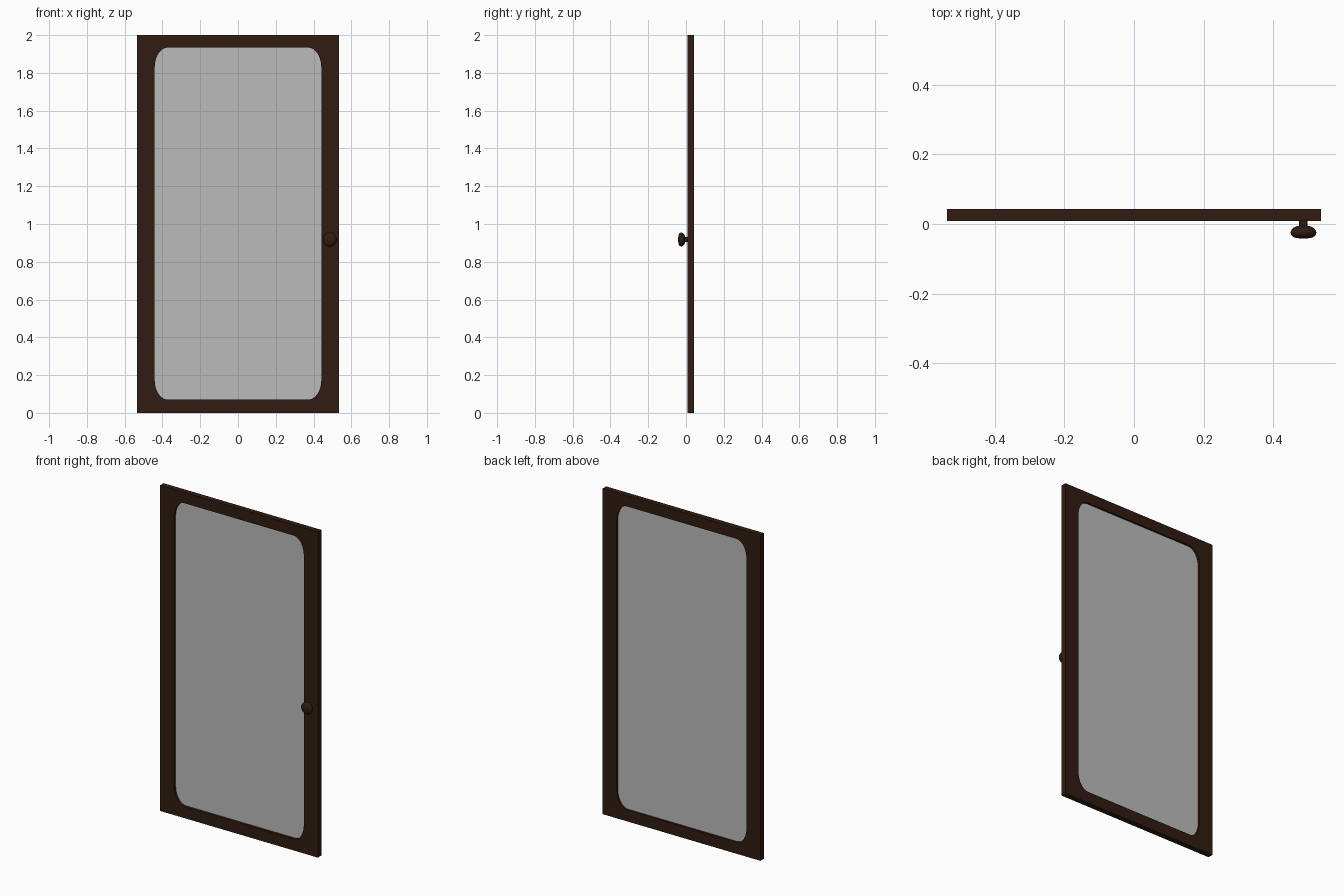
import bpy, bmesh, math

if "Cube" in bpy.data.objects:
    bpy.data.objects.remove(bpy.data.objects["Cube"])

HW, H = 0.536, 2.0             # door half width and height
Y0, Y1 = 0.009, 0.043          # front and back of the frame
OX, Z0, Z1 = 0.441, 0.07, 1.934  # glazed opening
RX, RZ, N = 0.07, 0.105, 10    # elliptical corners


def material(name, color):
    m = bpy.data.materials.new(name)
    m.diffuse_color = color
    m.use_nodes = True
    m.node_tree.nodes["Principled BSDF"].inputs["Base Color"].default_value = m.diffuse_color
    return m


def finish(bm, name, mat, angle=30):
    bmesh.ops.recalc_face_normals(bm, faces=bm.faces[:])
    me = bpy.data.meshes.new(name)
    bm.to_mesh(me)
    bm.free()
    ob = bpy.data.objects.new(name, me)
    bpy.context.collection.objects.link(ob)
    me.materials.append(mat)
    bpy.ops.object.select_all(action='DESELECT')
    bpy.context.view_layer.objects.active = ob
    ob.select_set(True)
    bpy.ops.object.shade_smooth_by_angle(angle=math.radians(angle))
    return ob


def opening():
    """Four corner arcs of the opening, counter-clockwise from top right."""
    arcs = []
    for k, (sx, z) in enumerate([(1, Z1 - RZ), (-1, Z1 - RZ), (-1, Z0 + RZ), (1, Z0 + RZ)]):
        angles = [math.pi / 2 * (k + i / N) for i in range(N + 1)]
        arcs.append([(sx * (OX - RX) + RX * math.cos(a), z + RZ * math.sin(a)) for a in angles])
    return arcs


wood = material("dark_wood", (0.03, 0.0115, 0.0055, 1))
clear = material("glass", (0.5, 0.5, 0.5, 0.6))

# Frame: flat ring around the rounded opening, extruded to thickness
bm = bmesh.new()
corners = [bm.verts.new((x, Y0, z)) for x, z in [(HW, H), (-HW, H), (-HW, 0), (HW, 0)]]
arcs = [[bm.verts.new((x, Y0, z)) for x, z in arc] for arc in opening()]
for k in range(4):
    for a, b in zip(arcs[k], arcs[k][1:]):
        bm.faces.new((corners[k], a, b))
    j = (k + 1) % 4
    bm.faces.new((corners[k], arcs[k][-1], arcs[j][0], corners[j]))
ext = bmesh.ops.extrude_face_region(bm, geom=bm.faces[:], use_keep_orig=True)
for v in ext["geom"]:
    if isinstance(v, bmesh.types.BMVert):
        v.co.y = Y1
finish(bm, "door_frame", wood)

# Glass pane, set in the middle of the frame
bm = bmesh.new()
face = bm.faces.new([bm.verts.new((x, 0.025, z)) for arc in opening() for x, z in arc])
ext = bmesh.ops.extrude_face_region(bm, geom=[face], use_keep_orig=True)
for v in ext["geom"]:
    if isinstance(v, bmesh.types.BMVert):
        v.co.y = 0.031
finish(bm, "glass_pane", clear)

# Knob: lathed profile (radius, y) from the stem to the rounded front
profile = [(0.0, 0.012), (0.012, 0.012), (0.012, -0.005), (0.022, -0.007), (0.030, -0.012),
           (0.035, -0.018), (0.037, -0.024), (0.036, -0.030), (0.032, -0.035),
           (0.025, -0.039), (0.014, -0.041), (0.0, -0.0415)]
bm = bmesh.new()
vs = [bm.verts.new((0.486 + r, y, 0.918)) for r, y in profile]
es = [bm.edges.new(p) for p in zip(vs, vs[1:])]
bmesh.ops.spin(bm, geom=vs + es, cent=(0.486, 0, 0.918), axis=(0, 1, 0),
               angle=math.tau, steps=32, use_duplicate=False)
bmesh.ops.remove_doubles(bm, verts=bm.verts[:], dist=0.0001)
finish(bm, "door_knob", wood, 40)
